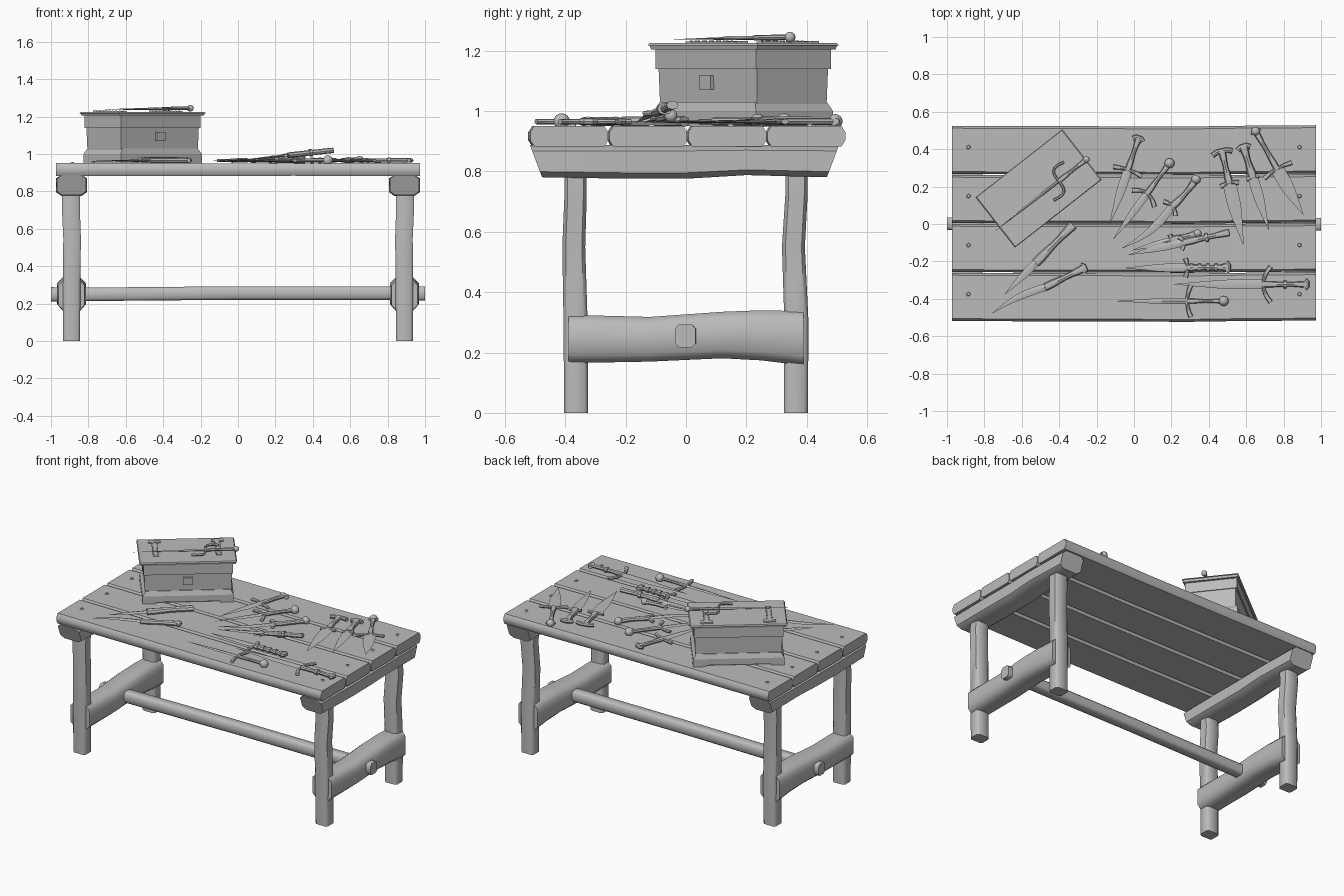
import bpy, bmesh, math
from mathutils import Vector, Matrix

if "Cube" in bpy.data.objects:
    bpy.data.objects.remove(bpy.data.objects["Cube"], do_unlink=True)

grey = bpy.data.materials.new("plain_grey")
grey.use_nodes = True
grey.diffuse_color = (0.5, 0.5, 0.5, 1)
grey.node_tree.nodes["Principled BSDF"].inputs["Base Color"].default_value = (0.5, 0.5, 0.5, 1)


def finish(name, bm, matrix=None, angle=40):
    bmesh.ops.recalc_face_normals(bm, faces=bm.faces)
    mesh = bpy.data.meshes.new(name)
    bm.to_mesh(mesh)
    bm.free()
    mesh.materials.append(grey)
    ob = bpy.data.objects.new(name, mesh)
    bpy.context.collection.objects.link(ob)
    if matrix:
        ob.matrix_world = matrix
    bpy.ops.object.select_all(action='DESELECT')
    ob.select_set(True)
    bpy.context.view_layer.objects.active = ob
    bpy.ops.object.shade_smooth_by_angle(angle=math.radians(angle))
    return ob


def skin(bm, rings):
    """Join rings of points into a closed tube."""
    vs = [[bm.verts.new(p) for p in ring] for ring in rings]
    n = len(vs[0])
    for a, b in zip(vs, vs[1:]):
        for i in range(n):
            bm.faces.new((a[i], a[(i + 1) % n], b[(i + 1) % n], b[i]))
    bm.faces.new(vs[0])
    bm.faces.new(vs[-1])


def timber(name, axis, stations, cut=(0.3, 0.3)):
    """Hewn beam; station = (along, centre 1, centre 2, half 1, half 2, end slant)."""
    order = {'x': (0, 1, 2), 'y': (1, 0, 2), 'z': (2, 0, 1)}[axis]
    u, v = 1 - cut[0], 1 - cut[1]
    outline = [(1, -v), (1, v), (u, 1), (-u, 1), (-1, v), (-1, -v), (-u, -1), (u, -1)]
    rings = []
    for t, c1, c2, h1, h2, *slant in stations:
        ring = []
        for a, b in outline:
            p = [0, 0, 0]
            p[order[0]] = t + (slant[0] * b if slant else 0)
            p[order[1]] = c1 + a * h1
            p[order[2]] = c2 + b * h2
            ring.append(p)
        rings.append(ring)
    bm = bmesh.new()
    skin(bm, rings)
    return finish(name, bm, angle=50)


def tube(bm, pts, sizes, n=8):
    """Tube along a flat path; sizes are (half width, half height)."""
    pts = [Vector(p).to_3d() for p in pts]
    rings = []
    for i, p in enumerate(pts):
        d = (pts[min(i + 1, len(pts) - 1)] - pts[max(i - 1, 0)]).normalized()
        side = Vector((-d.y, d.x, 0))
        w, h = sizes[i] if isinstance(sizes, list) else sizes
        rings.append([p + side * w * math.cos(k * math.tau / n)
                      + Vector((0, 0, h * math.sin(k * math.tau / n))) for k in range(n)])
    skin(bm, rings)


def box(bm, centre, size, top=1.0):
    r = bmesh.ops.create_cube(bm, size=1)
    for v in r['verts']:
        k = top if v.co.z > 0 else 1
        v.co = Vector((v.co.x * size[0] * k, v.co.y * size[1] * k, v.co.z * size[2])) + Vector(centre)


def ball(bm, centre, r):
    bmesh.ops.create_uvsphere(bm, u_segments=12, v_segments=8, radius=r,
                              matrix=Matrix.Translation(centre))


# Table top: four planks with slightly wavy edges and nail heads
for i in range(4):
    y = -0.39 + i * 0.262
    w = 0.129
    timber(f"plank_{i + 1}", 'x',
           [(-0.972, y, 0.917, w, 0.034), (-0.3, y - 0.002, 0.917, w, 0.034),
            (0.3, y - 0.004, 0.917, w, 0.033), (0.55, y, 0.917, w, 0.034),
            (0.972, y + 0.003, 0.917, w, 0.034)], cut=(0.1, 0.6))
    bm = bmesh.new()
    for x in (-0.885, 0.885):
        bmesh.ops.create_cone(bm, cap_ends=True, segments=10, radius1=0.012, radius2=0.008,
                              depth=0.008, matrix=Matrix.Translation((x, y + 0.015, 0.953)))
    finish(f"plank_nails_{i + 1}", bm)

# Trestle frames, one at each end
for s, side in ((1, "left"), (-1, "right")):
    x = s * 0.89
    timber(f"top_support_{side}", 'y',
           [(-0.497, x, 0.834, 0.078, 0.053, -0.02), (-0.2, x, 0.832, 0.082, 0.056),
            (0, x, 0.832, 0.08, 0.056), (0.2, x, 0.838, 0.082, 0.05),
            (0.487, x, 0.834, 0.078, 0.053, 0.02)], cut=(0.35, 0.35))
    timber(f"lower_stretcher_{side}", 'y',
           [(-0.39, x, 0.245, 0.07, 0.08), (-0.12, x, 0.244, 0.076, 0.074),
            (0.12, x, 0.258, 0.078, 0.077), (0.25, x, 0.257, 0.076, 0.083),
            (0.39, x, 0.247, 0.07, 0.09)], cut=(0.4, 0.35))
    for f, end in ((-1, "front"), (1, "back")):
        timber(f"{end}_leg_{side}", 'z',
               [(0, x, f * 0.364, 0.046, 0.04), (0.3, x, f * 0.366, 0.047, 0.04),
                (0.55, x - s * 0.003, f * 0.364 - 0.008, 0.047, 0.038),
                (0.72, x + s * 0.004, f * 0.366, 0.048, 0.037),
                (0.82, x, f * 0.366, 0.048, 0.037)], cut=(0.3, 0.3))
timber("long_rail", 'x', [(-1, 0.002, 0.25, 0.034, 0.038), (-0.8, 0, 0.25, 0.036, 0.036),
                          (0, 0, 0.257, 0.036, 0.036), (0.8, 0, 0.257, 0.036, 0.036),
                          (1, -0.002, 0.255, 0.034, 0.038)], cut=(0.35, 0.35))

# Chest, turned on the table
chest = Matrix.Translation((-0.51, 0.19, 0.95)) @ Matrix.Rotation(math.radians(38.1), 4, 'Z')
bm = bmesh.new()
box(bm, (0, 0, 0.1), (0.515, 0.29, 0.2), 1.03)
finish("chest_body", bm, chest)
bm = bmesh.new()
box(bm, (0, 0, 0.222), (0.54, 0.315, 0.066))
finish("chest_rim", bm, chest)
bm = bmesh.new()
box(bm, (0, 0, 0.03), (0.55, 0.325, 0.04))
box(bm, (0, 0, 0.065), (0.55, 0.325, 0.03), 0.93)
for sx in (-1, 1):
    for sy in (-1, 1):
        box(bm, (sx * 0.235, sy * 0.125, 0.01), (0.08, 0.075, 0.02))
finish("chest_base", bm, chest)
bm = bmesh.new()
box(bm, (0, 0, 0.262), (0.57, 0.33, 0.014), 1.02)
box(bm, (0, 0, 0.272), (0.59, 0.342, 0.008), 0.98)
finish("chest_lid", bm, chest)
bm = bmesh.new()
box(bm, (0, -0.15, 0.145), (0.06, 0.025, 0.045))
finish("chest_latch", bm, chest)
bm = bmesh.new()
for x in (-0.19, 0.19):
    box(bm, (x, 0.02, 0.278), (0.035, 0.2, 0.006))
    box(bm, (x, 0.125, 0.279), (0.075, 0.03, 0.008))
    for k in range(6):
        for dx in (-0.012, 0.012):
            box(bm, (x + dx, -0.06 + k * 0.03, 0.282), (0.006, 0.006, 0.004))
finish("chest_hinges", bm, chest)


def weapon(name, tip, end, split, blade=0.02, guard=0.0, bow=0.0, grip=0.014, pommel=0.0,
           bend=0.0, hook=0.0, cap=0.0, rings=0, prongs=False, z=(0.964, 0.966)):
    """Bladed weapon; local x runs from the grip end to the tip, split marks the guard."""
    a, b = Vector((*end, z[1])), Vector((*tip, z[0]))
    d = b - a
    length = d.length
    d.normalize()
    across = Vector((0, 0, 1)).cross(d).normalized()
    m = Matrix((d, across, d.cross(across))).transposed().to_4x4()
    m.translation = a
    g = split * length
    bm = bmesh.new()
    ts = [k / 6 for k in range(7)]
    # Blade
    tube(bm, [(g + (length - g) * t, bend * math.sin(math.pi * t)) for t in ts],
         [(blade * min(1, 0.05 + 1.6 * (1 - t)), 0.007 * (1.05 - t)) for t in ts], 4)
    # Grip
    tube(bm, [(g * t, hook * (1 - t) ** 2) for t in ts],
         [(grip * (1 + 0.2 * math.cos(7 * t)), grip * 0.85) for t in ts], 8)
    for k in range(rings):
        x = g * (k + 0.5) / rings
        tube(bm, [(x - 0.008, 0), (x + 0.008, 0)], (grip * 1.5, grip * 1.2), 8)
    # Guard
    if guard:
        us = [k / 4 - 1 for k in range(9)]
        tube(bm, [(g + bow * u * u, guard * u) for u in us],
             [(0.008 + 0.005 * abs(u), 0.009) for u in us], 8)
    if prongs:
        us = [k / 6 - 1 for k in range(13)]
        tube(bm, [(g + 0.085 * u * abs(u) * abs(u), 0.07 * math.sin(u * 2)) for u in us],
             (0.007, 0.007), 6)
    # Pommel
    if pommel:
        ball(bm, (0, hook, 0), pommel)
    if cap:
        tube(bm, [(0.012, -cap), (0, -cap / 2), (0, cap / 2), (0.012, cap)], (0.014, 0.012), 8)
    finish(name, bm, m, 35)


weapon("straight_dagger", (-0.13, 0), (0.025, 0.46), 0.37, 0.024, 0.08, 0.01, cap=0.028)
weapon("ball_dagger", (-0.11, -0.08), (0.19, 0.325), 0.4, 0.02, 0.075, 0.035, pommel=0.027)
weapon("curved_dagger", (-0.065, -0.13), (0.35, 0.215), 0.35, 0.022, 0.05, 0.02,
       bend=0.025, hook=-0.03, pommel=0.025, grip=0.017)
weapon("propped_dagger", (-0.03, -0.165), (0.51, -0.045), 0.45, 0.02, 0.035, 0.02,
       grip=0.017, rings=1, z=(0.962, 1.02))
weapon("propping_knife", (-0.01, -0.14), (0.34, -0.05), 0.4, 0.016, 0.03,
       grip=0.017, pommel=0.022, z=(0.962, 0.985))
weapon("ringed_dagger", (-0.045, -0.235), (0.505, -0.232), 0.4, 0.022, 0.05, 0.01,
       rings=5, cap=0.025)
weapon("long_dagger", (-0.095, -0.412), (0.48, -0.412), 0.34, 0.015, 0.085, -0.02,
       grip=0.011, pommel=0.027)
weapon("broad_dagger", (0.215, -0.322), (0.925, -0.323), 0.33, 0.026, 0.095, -0.04,
       cap=0.022, rings=1)
weapon("capped_dagger", (0.585, -0.11), (0.47, 0.39), 0.34, 0.036, 0.05, 0.01,
       grip=0.017, cap=0.055)
weapon("plain_dagger", (0.72, -0.03), (0.585, 0.415), 0.37, 0.028, 0.035, grip=0.02,
       cap=0.035)
weapon("wide_dagger", (0.905, 0.05), (0.65, 0.495), 0.45, 0.036, 0.085, 0.01,
       pommel=0.024, cap=0.02)
weapon("work_knife", (-0.69, -0.375), (-0.325, -0.005), 0.55, 0.02, grip=0.021)
weapon("curved_sabre", (-0.755, -0.475), (-0.265, -0.235), 0.43, 0.02, grip=0.018,
       bend=-0.015, cap=0.022)
weapon("pronged_dagger", (-0.745, -0.04), (-0.255, 0.345), 0.3, 0.008, grip=0.011,
       pommel=0.018, prongs=True, z=(1.238, 1.245))
